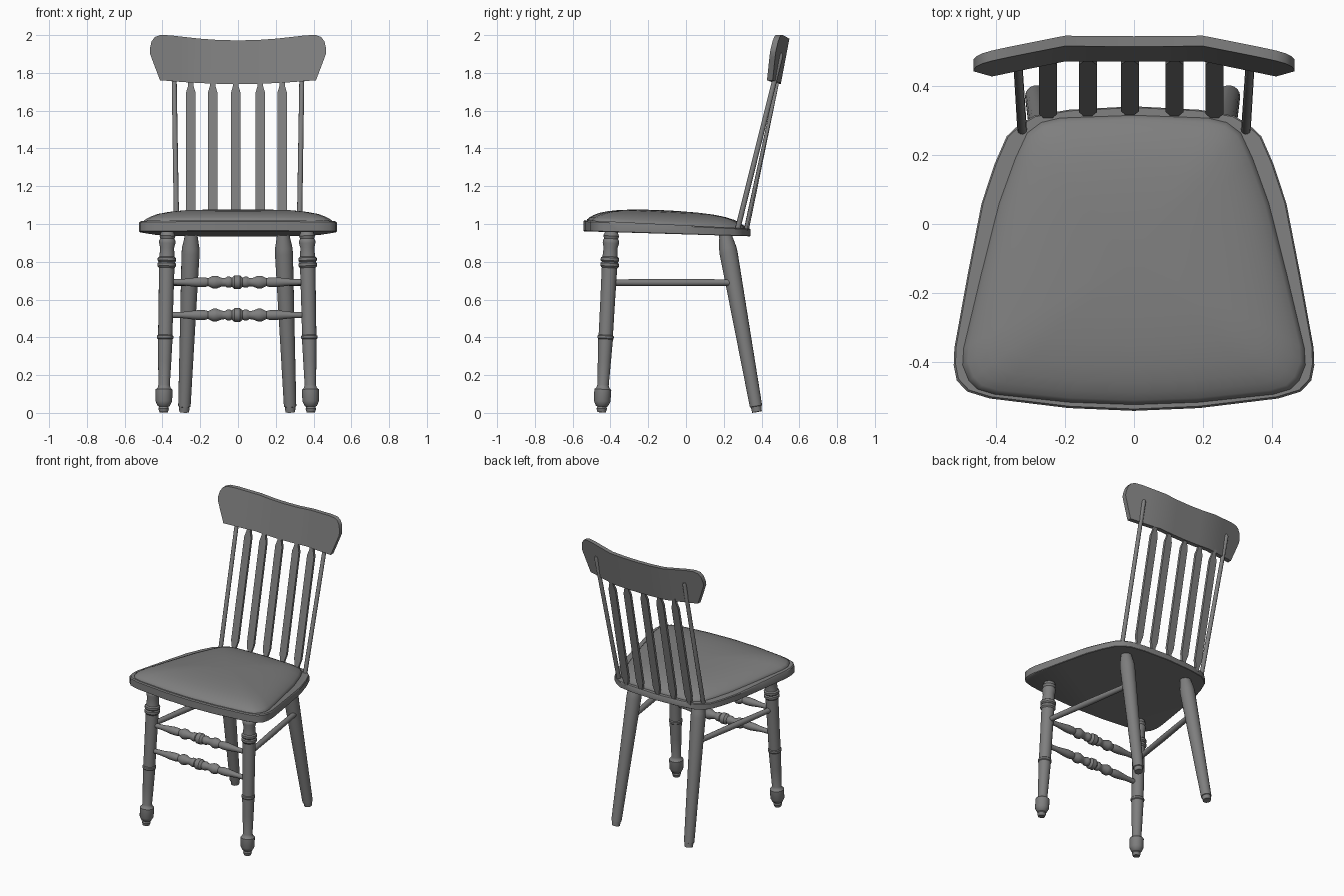
import bpy, bmesh, math
from mathutils import Vector

cube = bpy.data.objects.get("Cube")
if cube:
    bpy.data.objects.remove(cube, do_unlink=True)

GREY = (0.21, 0.21, 0.21, 1.0)
mat = bpy.data.materials.new("plain_grey")
mat.use_nodes = True
mat.diffuse_color = GREY
bsdf = next(n for n in mat.node_tree.nodes if n.type == "BSDF_PRINCIPLED")
bsdf.inputs["Base Color"].default_value = GREY


def loft(name, rings, angle=35):
    """Bridge equal-length closed rings of points and cap both ends."""
    bm = bmesh.new()
    loops = [[bm.verts.new(p) for p in ring] for ring in rings]
    n = len(loops[0])
    for a, b in zip(loops, loops[1:]):
        for i in range(n):
            j = (i + 1) % n
            bm.faces.new((a[i], a[j], b[j], b[i]))
    bm.faces.new(loops[0])
    bm.faces.new(loops[-1])
    bmesh.ops.recalc_face_normals(bm, faces=bm.faces)
    mesh = bpy.data.meshes.new(name)
    bm.to_mesh(mesh)
    bm.free()
    mesh.materials.append(mat)
    obj = bpy.data.objects.new(name, mesh)
    bpy.context.collection.objects.link(obj)
    bpy.ops.object.select_all(action="DESELECT")
    obj.select_set(True)
    bpy.context.view_layer.objects.active = obj
    bpy.ops.object.shade_smooth_by_angle(angle=math.radians(angle))
    return obj


def turned(name, start, end, profile, sides=20):
    """Lathe a (fraction, radius) profile along the line start-end."""
    start, end = Vector(start), Vector(end)
    axis = end - start
    rot = axis.to_track_quat("Z", "Y")
    rings = []
    for t, r in profile:
        ring = []
        for k in range(sides):
            a = math.tau * k / sides
            ring.append(start + axis * t + rot @ Vector((r * math.cos(a), r * math.sin(a), 0)))
        rings.append(ring)
    return loft(name, rings)


def mirrored(half):
    """Close a right-half outline whose first and last points lie on x = 0."""
    return half + [(-x, y) for x, y in half[-2:0:-1]]


def seat_top(y):
    return 0.993 - 0.05 * y


def seat_bottom(y):
    return 0.945 - 0.03 * y


# Seat board, gently sloping to the back
board = mirrored([(0, 0.342), (0.19, 0.332), (0.29, 0.315), (0.335, 0.288), (0.37, 0.255),
                  (0.405, 0.175), (0.443, 0.06), (0.484, -0.15), (0.522, -0.36),
                  (0.524, -0.41), (0.515, -0.455), (0.485, -0.487), (0.42, -0.507),
                  (0.19, -0.535), (0, -0.543)])
layers = [(0.992, 0.0), (1, 0.06), (1, 0.88), (0.99, 1.0)]
loft("seat_board", [[(x * s, y * s, seat_bottom(y) + f * (seat_top(y) - seat_bottom(y)))
                     for x, y in board] for s, f in layers])

# Domed cushion
pad = mirrored([(0, 0.316), (0.215, 0.308), (0.27, 0.295), (0.31, 0.265), (0.345, 0.19),
                (0.392, 0.06), (0.445, -0.15), (0.495, -0.36), (0.498, -0.41),
                (0.48, -0.455), (0.455, -0.48), (0.405, -0.495), (0.19, -0.518), (0, -0.525)])
dome = [(1, -0.01), (1, 0.004), (0.97, 0.016), (0.92, 0.029), (0.85, 0.042), (0.74, 0.054),
        (0.59, 0.064), (0.4, 0.07), (0.2, 0.073), (0.06, 0.074)]
rings = []
for s, h in dome:
    ring = []
    for x, y in pad:
        py = -0.1 + (y + 0.1) * s
        ring.append((x * s, py, seat_top(py) + h))
    rings.append(ring)
loft("seat_cushion", rings, 60)

# Crest rail: bowed forward at both ends and leaning back
columns = [(0, 1.972, 1.74), (0.1, 1.974, 1.742), (0.2, 1.981, 1.746), (0.3, 1.992, 1.752),
           (0.36, 1.999, 1.757), (0.413, 2.0, 1.761), (0.44, 1.99, 1.832),
           (0.458, 1.966, 1.88), (0.467, 1.925, 1.905)]


def rail_back(x, z):
    return 0.551 - 0.19 * (2 - z) - 0.22 * max(0, abs(x) - 0.2)


rings = []
for x, top, bottom in [(-x, t, b) for x, t, b in columns[:0:-1]] + columns:
    rings.append([(x, rail_back(x, z) - d, z)
                  for z, d in ((bottom, 0), (top, 0), (top, 0.03), (bottom, 0.03))])
loft("crest_rail", rings)

# Flat back slats with narrowed ends
slat = [(0, 0.012), (0.03, 0.014), (0.085, 0.026), (0.91, 0.026), (0.96, 0.014), (1, 0.013)]
for i, x in enumerate((-0.25, -0.134, -0.012, 0.118, 0.234)):
    low = Vector((x, 0.322 - 0.15 * x * x, 0.96))
    high = Vector((x, 0.487, 1.765))
    rings = []
    for t, w in slat:
        c = low.lerp(high, t)
        rings.append([c + Vector((dx, dy, 0)) for dx, dy in
                      ((-w, -0.009), (w, -0.009), (w, 0.009), (-w, 0.009))])
    loft(f"back_slat_{i + 1}", rings)

# Turned profiles, listed from the floor upwards
front_leg = [(0, 0.022), (0.02, 0.028), (0.03, 0.024), (0.035, 0.032), (0.06, 0.044),
             (0.125, 0.045), (0.135, 0.034), (0.15, 0.03), (0.28, 0.035), (0.4, 0.039),
             (0.405, 0.043), (0.418, 0.043), (0.423, 0.038), (0.6, 0.039), (0.79, 0.041),
             (0.8, 0.049), (0.815, 0.049), (0.822, 0.042), (0.83, 0.049), (0.845, 0.049),
             (0.852, 0.04), (0.9, 0.037), (0.925, 0.043), (0.94, 0.043), (0.95, 0.037),
             (0.965, 0.042), (0.98, 0.036), (1, 0.032)]
back_leg = [(0, 0.026), (0.03, 0.028), (0.032, 0.033), (0.5, 0.041), (0.89, 0.048),
            (0.92, 0.046), (0.98, 0.035), (1, 0.033)]
rod = [(0, 0.014), (0.985, 0.013), (1, 0.007)]
bar = [(0, 0.017), (0.5, 0.02), (1, 0.017)]

for side, s in (("left", 1), ("right", -1)):
    turned(f"front_leg_{side}", (0.39 * s - 0.004, -0.447, 0.003),
           (0.369 * s - 0.004, -0.394, 0.97), front_leg)
    turned(f"back_leg_{side}", (0.281 * s - 0.004, 0.376, 0.005),
           (0.243 * s - 0.004, 0.207, 0.95), back_leg)
    turned(f"back_rod_{side}", (0.325 * s, 0.27, 0.96), (0.34 * s, 0.505, 1.905), rod, 12)
    turned(f"side_stretcher_{side}", (0.375 * s - 0.004, -0.41, 0.69),
           (0.271 * s - 0.004, 0.255, 0.69), bar, 14)

# Beaded front stretchers, symmetric about the middle
half = [(0, 0.015), (0.12, 0.017), (0.22, 0.026), (0.27, 0.026), (0.295, 0.021),
        (0.33, 0.034), (0.355, 0.034), (0.39, 0.023), (0.415, 0.022), (0.43, 0.029),
        (0.45, 0.029), (0.462, 0.024), (0.48, 0.036)]
beads = half + [(1 - t, r) for t, r in reversed(half)]
for label, z, y in (("upper", 0.692, -0.409), ("lower", 0.518, -0.419)):
    turned(f"front_stretcher_{label}", (-0.38, y, z), (0.372, y, z), beads)
